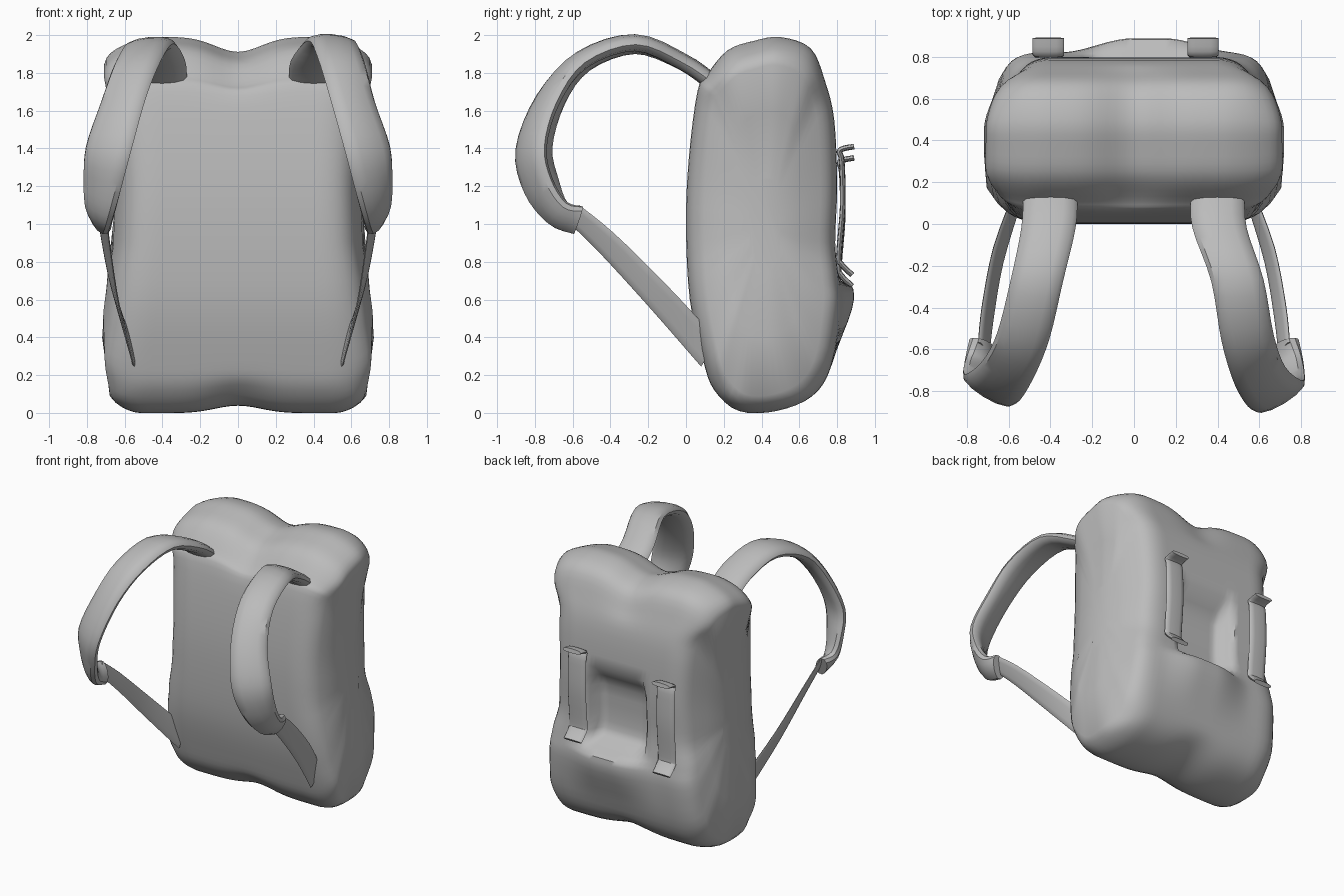
import bpy, bmesh, math
from mathutils import Vector

if "Cube" in bpy.data.objects:
    bpy.data.objects.remove(bpy.data.objects["Cube"])

mat = bpy.data.materials.new("grey canvas")
mat.diffuse_color = (0.5, 0.5, 0.5, 1)
mat.use_nodes = True
mat.node_tree.nodes["Principled BSDF"].inputs["Base Color"].default_value = mat.diffuse_color


def spline(pts, n, closed=False):
    """Catmull-Rom samples, n per span."""
    pts = [Vector(p) for p in pts]
    m = len(pts)
    get = (lambda i: pts[i % m]) if closed else (lambda i: pts[max(0, min(m - 1, i))])
    out = []
    for i in range(m if closed else m - 1):
        a, b, c, d = (get(i + k) for k in (-1, 0, 1, 2))
        for j in range(n):
            t = j / n
            out.append(0.5 * (2 * b + (c - a) * t + (2 * a - 5 * b + 4 * c - d) * t * t
                              + (3 * b - a - 3 * c + d) * t ** 3))
    if not closed:
        out.append(pts[-1])
    return out


def loft(name, rings, angle=40):
    """Skin closed rings and cap both ends."""
    bm = bmesh.new()
    vs = [[bm.verts.new(p) for p in r] for r in rings]
    n = len(vs[0])
    for a, b in zip(vs, vs[1:]):
        for i in range(n):
            bm.faces.new((a[i], a[(i + 1) % n], b[(i + 1) % n], b[i]))
    bm.faces.new(vs[0])
    bm.faces.new(vs[-1])
    bmesh.ops.recalc_face_normals(bm, faces=bm.faces)
    me = bpy.data.meshes.new(name)
    bm.to_mesh(me)
    bm.free()
    me.materials.append(mat)
    ob = bpy.data.objects.new(name, me)
    bpy.context.collection.objects.link(ob)
    bpy.context.view_layer.objects.active = ob
    ob.select_set(True)
    bpy.ops.object.shade_smooth_by_angle(angle=math.radians(angle))
    ob.select_set(False)
    return ob


def band(name, path, widths, thick, side, power=1.0, n=4):
    """Strap swept along a path; widths are full width vectors."""
    ps, ws = spline(path, n), spline(widths, n)
    rings = []
    for i, (p, w) in enumerate(zip(ps, ws)):
        t = ps[min(i + 1, len(ps) - 1)] - ps[max(i - 1, 0)]
        nrm = t.cross(w).normalized() * thick / 2
        ring = []
        for k in range(12):
            a = math.tau * k / 12
            c, s = math.cos(a), math.sin(a)
            q = p + w * 0.5 * c + nrm * math.copysign(abs(s) ** power, s)
            ring.append((q.x * side, q.y, q.z))
        rings.append(ring)
    return loft(name, rings)


def smooth(a, b, v):
    t = max(0.0, min(1.0, (v - a) / (b - a)))
    return t * t * (3 - 2 * t)


# Bag body: side profile carried across the width
profile = spline([(0, 1.0), (.015, 1.35), (.06, 1.70), (.11, 1.79), (.22, 1.92), (.36, 1.97),
                  (.5, 1.99), (.66, 1.93), (.735, 1.76), (.785, 1.55), (.80, 1.2), (.79, .9),
                  (.81, .7), (.82, .55), (.77, .25), (.67, .09), (.48, .01), (.28, .01),
                  (.15, .12), (.09, .28), (.02, .6)], 4, True)
half_width = [(0, .62), (.1, .67), (.3, .71), (.5, .70), (.7, .68), (.9, .65),
              (1.2, .64), (1.6, .65), (1.85, .70), (2.1, .69)]


def width_at(z):
    for (z0, w0), (z1, w1) in zip(half_width, half_width[1:]):
        if z <= z1:
            return w0 + (w1 - w0) * smooth(z0, z1, z)
    return half_width[-1][1]


def body_point(u, sy, sz, p):
    y = .42 + (p.x - .42) * sy
    z = 1.0 + (p.y - 1.0) * sz
    # narrower toward the back panel and the front
    waist = smooth(.6, .9, z) * smooth(1.8, 1.6, z)
    x = u * width_at(z) * (1 - .10 * smooth(.25, 0, y) - (.13 + .05 * waist) * smooth(.45, .8, y))
    dip = math.exp(-(x / .17) ** 2)
    back = smooth(.6, .74, y)
    # centre dips at top and bottom, top corners slope down
    top = smooth(1.6, 1.9, z)
    z += -.08 * dip * top + .04 * dip * smooth(.25, .05, z)
    z -= .06 * smooth(.42, .72, abs(x)) * top
    # open hollow between the buckle straps, with pocket lip under it
    hollow = smooth(.26, .18, abs(x - .03)) * smooth(.69, .76, z) * smooth(1.30, 1.14, z)
    lip = smooth(.42, .08, abs(x - .07)) * smooth(.72, .66, z) * smooth(.25, .65, z)
    y += back * (.07 * lip - .12 * hollow)
    return (x, y, z)


half = [(i / 16, 1, 1) for i in range(1, 13)]
half += [(.82, .99, 1), (.88, .97, .995), (.93, .94, .985), (.97, .90, .97), (1.0, .84, .945),
         (1.015, .77, .91), (1.02, .5, .6), (1.02, .2, .25)]
stations = [(-u, a, b) for u, a, b in reversed(half)] + [(0, 1, 1)] + half
loft("bag_body", [[body_point(*s, p) for p in profile] for s in stations], 50)

for side, tag in ((1, "right"), (-1, "left")):
    # Padded shoulder strap, the right one a little fuller
    k = .02 if side > 0 else -.01
    band("shoulder_strap_" + tag,
         [(.40, .14, 1.75), (.41, -.02, 1.86), (.475 + k, -.27, 1.95 + k / 2),
          (.535 + k / 2, -.54 - k / 2, 1.86 + k / 2), (.605, -.71 - k, 1.66), (.685, -.80 - k, 1.40),
          (.72, -.76 - k, 1.2), (.735, -.68, 1.06), (.73, -.57, 1.02)],
         [(.26, 0, 0), (.26, 0, -.01), (.25, .01, -.02), (.25, .03, -.03), (.24, .09, -.03),
          (.24, .14, .02), (.19, .13, .07), (.13, .09, .10), (.08, .05, .14)],
         .09, side, .8)
    # Thin adjusting strap to the lower corner
    band("lower_strap_" + tag,
         [(.72, -.60, 1.06), (.70, -.42, .90), (.65, -.15, .62), (.56, .12, .32)],
         [(.05, .07, .08), (.05, .08, .10), (.04, .09, .12), (.02, .08, .15)],
         .02, side, .5)
    # Buckle strap on the back with curled ends
    x, dz = (.33, 0) if side > 0 else (.41, -.06)
    band("buckle_strap_" + tag,
         [(x, .89, 1.41 + dz), (x, .815, 1.39 + dz), (x, .825, 1.33 + dz), (x, .83, 1.1 + dz),
          (x, .81, .84 + dz), (x, .82, .79 + dz), (x, .88, .73 + dz)],
         [(.15, 0, 0)] * 7, .03, side, .5)
